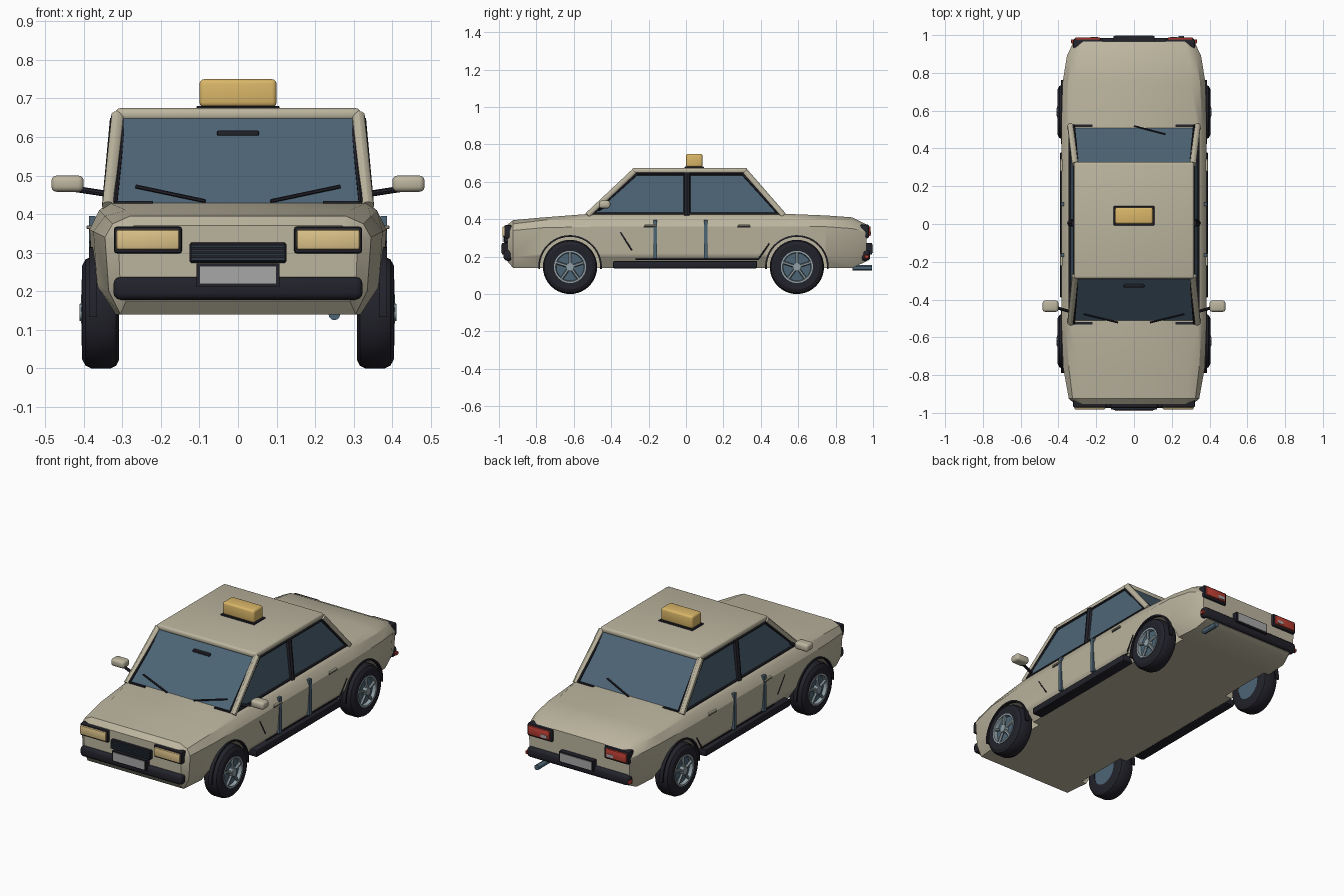
import bpy, bmesh
from math import radians, sin, cos, pi
from mathutils import Vector, Matrix

if "Cube" in bpy.data.objects:
    bpy.data.objects.remove(bpy.data.objects["Cube"], do_unlink=True)


def material(name, r, g, b):
    m = bpy.data.materials.new(name)
    m.use_nodes = True
    m.diffuse_color = (r, g, b, 1)
    m.node_tree.nodes["Principled BSDF"].inputs["Base Color"].default_value = (r, g, b, 1)
    return m


BEIGE = material("beige_paint", .50, .46, .345)
SLATE = material("slate_glass", .075, .13, .18)
BLACK = material("black_rubber", .016, .016, .024)
DARK = material("dark_grille", .025, .038, .055)
SILVER = material("wheel_silver", .28, .35, .38)
CREAM = material("headlamp_cream", .72, .54, .25)
YELLOW = material("sign_yellow", .70, .47, .14)
RED = material("tail_red", .52, .05, .035)
GREY = material("plate_grey", .38, .39, .38)


def finish(name, bm, mat, bevel=0, segments=3):
    bmesh.ops.recalc_face_normals(bm, faces=bm.faces)
    if bevel:
        bmesh.ops.bevel(bm, geom=bm.edges[:], offset=bevel, segments=segments,
                        profile=.5, affect='EDGES')
    mesh = bpy.data.meshes.new(name)
    bm.to_mesh(mesh)
    bm.free()
    mesh.materials.append(mat)
    mesh.shade_smooth()
    mesh.set_sharp_from_angle(angle=radians(30))
    ob = bpy.data.objects.new(name, mesh)
    bpy.context.scene.collection.objects.link(ob)
    return ob


def box(name, x, y, z, mat, bevel=0, segments=3):
    """Box from (low, high) ranges on each axis."""
    bm = bmesh.new()
    bmesh.ops.create_cube(bm, size=1)
    for v in bm.verts:
        v.co = [r[0] if c < 0 else r[1] for c, r in zip(v.co, (x, y, z))]
    return finish(name, bm, mat, bevel, segments)


def bar(name, p, q, radius, mat, sides=10):
    p, q = Vector(p), Vector(q)
    bm = bmesh.new()
    m = Matrix.Translation((p + q) / 2) @ (q - p).to_track_quat('Z', 'Y').to_matrix().to_4x4()
    bmesh.ops.create_cone(bm, cap_ends=True, segments=sides, radius1=radius,
                          radius2=radius, depth=(q - p).length, matrix=m)
    return finish(name, bm, mat)


def lathe(name, profile, side, y, z, mat, steps=40, start=0, sweep=360):
    """Turn a closed (x, radius) profile around an axle parallel to x."""
    bm = bmesh.new()
    full = sweep == 360
    rings = []
    for i in range(steps if full else steps + 1):
        a = radians(start + sweep * i / steps)
        rings.append([bm.verts.new((side * x, y + r * cos(a), z + r * sin(a))) for x, r in profile])
    n = len(profile)
    pairs = list(zip(rings, rings[1:] + rings[:1])) if full else list(zip(rings, rings[1:]))
    for a, b in pairs:
        for j in range(n):
            bm.faces.new((a[j], a[(j + 1) % n], b[(j + 1) % n], b[j]))
    if not full:
        bm.faces.new(rings[0])
        bm.faces.new(rings[-1])
    return finish(name, bm, mat)


def span(s, a, b):
    """Mirrored x range."""
    return tuple(sorted((s * a, s * b)))


AXLES = {"front": -.62, "rear": .593}
SIDES = {"left": 1, "right": -1}

# Lower body: half sections, lofted from nose to tail
sections = [
    (-.955, [(.29, .175), (.305, .20), (.31, .33), (.30, .355), (.27, .37)]),
    (-.925, [(.305, .14), (.335, .20), (.345, .34), (.325, .375), (.28, .395)]),
    (-.76, [(.32, .14), (.365, .21), (.375, .355), (.345, .395), (.29, .41)]),
    (-.50, [(.33, .14), (.375, .21), (.385, .36), (.36, .41), (.335, .43)]),
    (.50, [(.33, .14), (.375, .21), (.385, .36), (.36, .41), (.335, .43)]),
    (.75, [(.32, .14), (.365, .21), (.378, .36), (.35, .40), (.30, .42)]),
    (.89, [(.31, .14), (.345, .21), (.355, .35), (.33, .39), (.29, .41)]),
    (.965, [(.29, .175), (.315, .21), (.32, .33), (.305, .355), (.27, .372)]),
]
bm = bmesh.new()
rings = []
for y, half in sections:
    ring = [(x, z) for x, z in half] + [(-x, z) for x, z in reversed(half)]
    rings.append([bm.verts.new((x, y, z)) for x, z in ring])
for a, b in zip(rings, rings[1:]):
    for j in range(len(a)):
        k = (j + 1) % len(a)
        bm.faces.new((a[j], a[k], b[k], b[j]))
bm.faces.new(rings[0])
bm.faces.new(rings[-1])
body = finish("lower_body", bm, BEIGE)

# Wheel wells cut out of the body
cutters = []
for y in AXLES.values():
    for s in SIDES.values():
        c = bar("well_cutter", (s * .285, y, .145), (s * .5, y, .145), .163, BEIGE, 40)
        c.hide_render = True
        cutters.append(c)
        mod = body.modifiers.new("well", 'BOOLEAN')
        mod.operation = 'DIFFERENCE'
        mod.solver = 'EXACT'
        mod.object = c
bpy.context.view_layer.update()
cut = bpy.data.meshes.new_from_object(body.evaluated_get(bpy.context.evaluated_depsgraph_get()))
body.modifiers.clear()
body.data = cut
cut.set_sharp_from_angle(angle=radians(30))
for c in cutters:
    bpy.data.objects.remove(c, do_unlink=True)

# Glasshouse: box tapered toward the roof
bm = bmesh.new()
bmesh.ops.create_cube(bm, size=2)
for v in bm.verts:
    up, back = v.co.z > 0, v.co.y > 0
    v.co = (v.co.x * (.313 if up else .338),
            (.32 if back else -.28) if up else (.515 if back else -.52),
            .655 if up else .42)
finish("cabin_glass", bm, SLATE)
box("roof", (-.318, .318), (-.29, .328), (.642, .675), BEIGE, .013)

# Pillars, window trim and doors on each side
for side, s in SIDES.items():
    for end, low, high in (("front", -.525, -.275), ("rear", .52, .315)):
        d = -1 if low < 0 else 1
        bar(side + "_" + end + "_pillar", (s * .336, low, .42), (s * .312, high, .655), .017, BEIGE, 12)
        bar(side + "_" + end + "_window_trim", (s * .340, low - d * .025, .43),
            (s * .317, high - d * .015, .645), .007, BLACK, 6)
        bar(side + "_" + end + "_screen_trim", (s * .318, low + d * .004, .43),
            (s * .297, high + d * .006, .645), .006, BLACK, 6)
        box(side + "_" + end + "_cowl_vent", span(s, .22, .32), (low - .006, low + .006), (.42, .434), BLACK)
    bar(side + "_belt_trim", (s * .340, -.51, .43), (s * .340, .505, .43), .007, BLACK, 6)
    bar(side + "_top_trim", (s * .317, -.28, .642), (s * .317, .31, .642), .007, BLACK, 6)
    bar(side + "_middle_pillar", (s * .333, .005, .42), (s * .312, .005, .648), .02, BLACK, 8)
    for n, y in (("front", -.165), ("rear", .105)):
        box(side + "_" + n + "_door_strip", span(s, .370, .387), (y - .01, y + .01), (.19, .395), SLATE)
    for n, y in (("front", -.19), ("rear", .31)):
        box(side + "_" + n + "_door_handle", span(s, .375, .393), (y - .033, y + .033), (.361, .371), BEIGE, .003, 1)
        box(side + "_" + n + "_handle_recess", span(s, .38, .387), (y - .036, y + .036), (.357, .362), BLACK)
    bar(side + "_front_door_seam", (s * .381, -.35, .33), (s * .376, -.29, .235), .004, BLACK, 6)
    bar(side + "_rear_door_seam", (s * .378, .445, .27), (s * .375, .39, .19), .004, BLACK, 6)
    bar(side + "_door_bottom_seam", (s * .368, -.27, .185), (s * .368, .39, .185), .004, BLACK, 6)
    box(side + "_sill", span(s, .325, .392), (-.39, .38), (.137, .177), BLACK, .008, 2)

    # Door mirror
    bar(side + "_mirror_arm", (s * .335, -.465, .452), (s * .42, -.44, .465), .008, BLACK, 8)
    box(side + "_mirror", span(s, .40, .484), (-.465, -.405), (.458, .50), BEIGE, .014)

    # Wheels
    for end, y in AXLES.items():
        tag = side + "_" + end + "_"
        lathe(tag + "tire", [(.308, .08), (.308, .122), (.316, .138), (.33, .145), (.38, .145),
                             (.395, .138), (.405, .12), (.402, .084), (.385, .08)], s, y, .145, BLACK)
        lathe(tag + "rim", [(.37, .086), (.406, .086), (.406, .077), (.375, .072)], s, y, .145, SILVER)
        bar(tag + "wheel_disc", (s * .31, y, .145), (s * .386, y, .145), .081, SLATE, 32)
        bar(tag + "hub", (s * .38, y, .145), (s * .411, y, .145), .022, SILVER, 16)
        for i in range(5):
            a = pi / 2 + i * 2 * pi / 5
            bar(tag + "spoke", (s * .400, y + .012 * cos(a), .145 + .012 * sin(a)),
                (s * .396, y + .08 * cos(a), .145 + .08 * sin(a)), .0085, SILVER, 6)
        lathe(tag + "arch_trim", [(.365, .161), (.386, .161), (.386, .170), (.365, .170)],
              s, y, .145, BLACK, 24, -4, 188)

    # Lamps
    box(side + "_headlamp_frame", span(s, .145, .322), (-.972, -.925), (.298, .368), BLACK, .008, 2)
    box(side + "_headlamp", span(s, .152, .316), (-.982, -.955), (.308, .360), CREAM, .006, 2)
    box(side + "_tail_lamp_frame", span(s, .165, .322), (.93, .978), (.298, .372), BLACK, .008, 2)
    box(side + "_tail_lamp", span(s, .178, .312), (.96, .987), (.310, .362), RED, .005, 2)
    box(side + "_reverse_lamp", span(s, .19, .23), (.98, .989), (.318, .335), GREY)
    box(side + "_rear_reflector", span(s, .30, .333), (.955, .978), (.19, .21), RED, .003, 1)

    # Windscreen wiper
    bar(side + "_wiper", (s * .085, -.522, .434), (s * .265, -.478, .472), .005, BLACK, 6)

# Bumpers and number plates at both ends
for end, d, y in (("front", -1, .975), ("rear", 1, .985)):
    box(end + "_bumper", (-.323, .323), span(d, y - .05, y), (.178, .237), BLACK, .018)
    box(end + "_plate_frame", (-.108, .108), span(d, y - .03, y + .010), (.212, .272), BLACK)
    box(end + "_plate", (-.100, .100), span(d, y, y + .014), (.219, .266), GREY)

# Grille with slats
box("grille", (-.126, .126), (-.974, -.94), (.274, .326), BLACK, .004, 1)
for i in range(4):
    z = .280 + i * .011
    box("grille_slat", (-.122, .122), (-.981, -.96), (z, z + .007), DARK)

# Rear wiper, inside mirror, roof sign and exhaust
bar("rear_wiper", (0, .519, .432), (.165, .476, .475), .005, BLACK, 6)
box("inside_mirror", (-.055, .055), (-.336, -.31), (.603, .617), BLACK, .005, 2)
bar("inside_mirror_stem", (0, -.322, .61), (0, -.285, .645), .003, BLACK, 6)
box("sign_base", (-.108, .108), (-.008, .096), (.67, .681), BLACK, .003, 1)
box("roof_sign", (-.10, .10), (0, .088), (.678, .75), YELLOW, .012)
bar("exhaust_pipe", (.25, .89, .14), (.25, .995, .14), .015, SLATE, 12)
